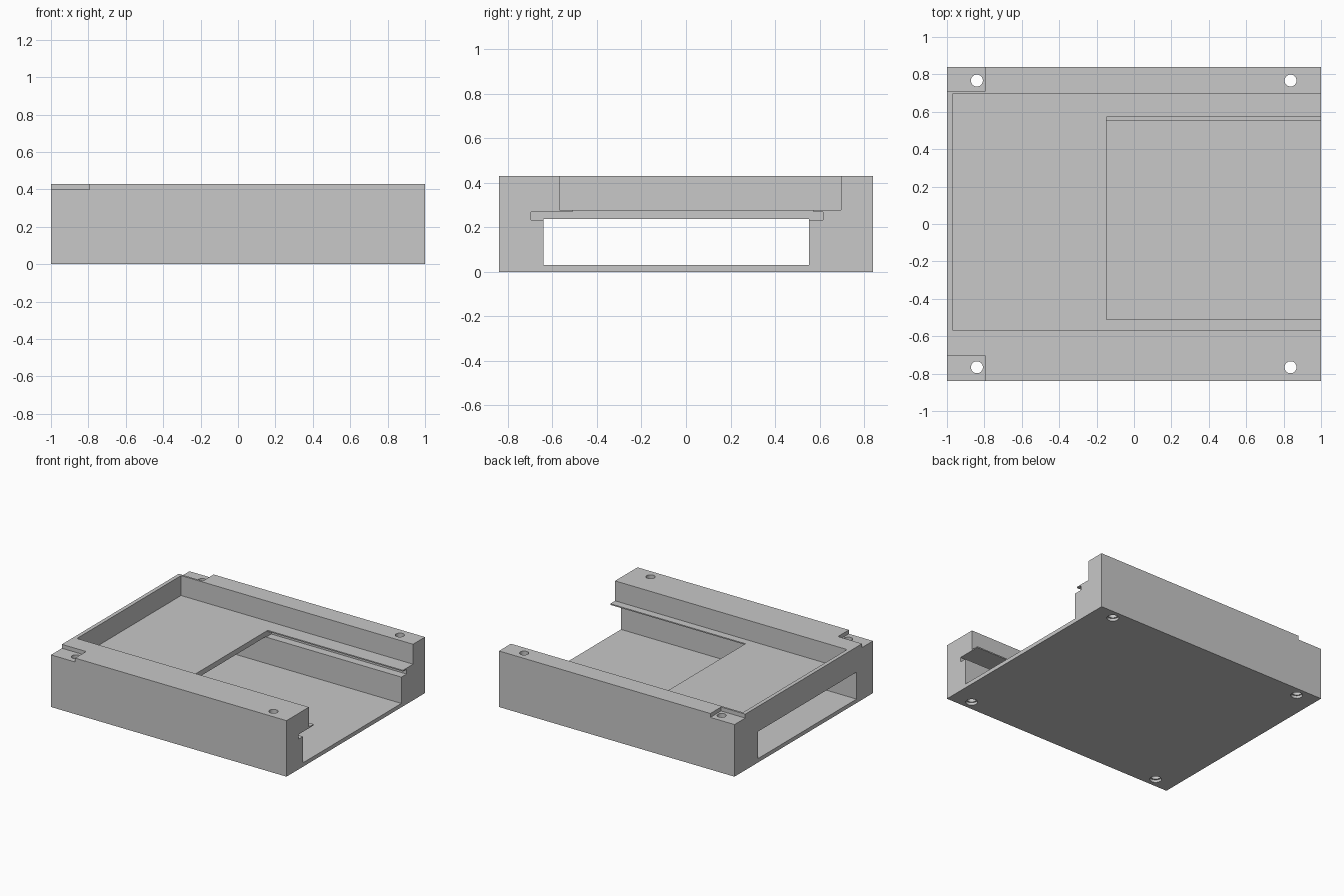
import bpy
import bmesh
from mathutils import Matrix

cube = bpy.data.objects.get("Cube")
if cube:
    bpy.data.objects.remove(cube, do_unlink=True)

grey = bpy.data.materials.new("plain_grey")
grey.use_nodes = True
grey.diffuse_color = (0.58, 0.58, 0.58, 1)
grey.node_tree.nodes["Principled BSDF"].inputs["Base Color"].default_value = (0.58, 0.58, 0.58, 1)


def make_object(name, bm):
    mesh = bpy.data.meshes.new(name)
    bm.to_mesh(mesh)
    bm.free()
    mesh.materials.append(grey)
    obj = bpy.data.objects.new(name, mesh)
    bpy.context.collection.objects.link(obj)
    return obj


def box(name, x, y, z):
    """Box spanning the given (low, high) ranges."""
    bm = bmesh.new()
    spans = (x, y, z)
    centre = Matrix.Translation([(a + b) / 2 for a, b in spans])
    size = Matrix.Diagonal([b - a for a, b in spans] + [1])
    bmesh.ops.create_cube(bm, size=1, matrix=centre @ size)
    return make_object(name, bm)


def cylinder(name, x, y, z, radius):
    bm = bmesh.new()
    bmesh.ops.create_cone(bm, cap_ends=True, segments=32, radius1=radius, radius2=radius,
                          depth=z[1] - z[0],
                          matrix=Matrix.Translation((x, y, (z[0] + z[1]) / 2)))
    return make_object(name, bm)


def cut(target, cutter):
    """Subtract the cutter and discard it."""
    cutter.hide_render = True
    mod = target.modifiers.new("cut", 'BOOLEAN')
    mod.operation = 'DIFFERENCE'
    mod.solver = 'EXACT'
    mod.object = cutter
    bpy.context.view_layer.objects.active = target
    bpy.ops.object.modifier_apply(modifier=mod.name)
    bpy.data.objects.remove(cutter, do_unlink=True)


# Solid block
tray = box("tray_housing", (-1, 1), (-0.84, 0.84), (0, 0.43))

# Lower channel running right through, end to end
cut(tray, box("channel_cutter", (-1.1, 1.1), (-0.64, 0.553), (0.03, 0.237)))
# Slide slot under the thin lips, dipping just into the channel
cut(tray, box("slot_cutter", (-0.148, 1.1), (-0.695, 0.615), (0.232, 0.268)))
# Shallow upper pocket, open at one end
cut(tray, box("pocket_cutter", (-0.97, 1.1), (-0.568, 0.695), (0.277, 0.5)))
# Opening through the shelf between pocket and slot
cut(tray, box("opening_cutter", (-0.148, 1.1), (-0.51, 0.572), (0.25, 0.35)))

# Corner recesses at the closed end
for y in ((-0.9, -0.707), (0.71, 0.9)):
    cut(tray, box("recess_cutter", (-1.1, -0.795), y, (0.4, 0.5)))

# Screw holes, widened at the underside
for x in (-0.84, 0.837):
    for y in (-0.766, 0.767):
        cut(tray, cylinder("hole_cutter", x, y, (-0.1, 0.5), 0.032))
        cut(tray, cylinder("counterbore_cutter", x, y, (-0.1, 0.02), 0.042))

# Smooth hole walls, crisp edges elsewhere
bpy.ops.object.select_all(action='DESELECT')
tray.select_set(True)
bpy.context.view_layer.objects.active = tray
bpy.ops.object.shade_smooth_by_angle(angle=0.5)
